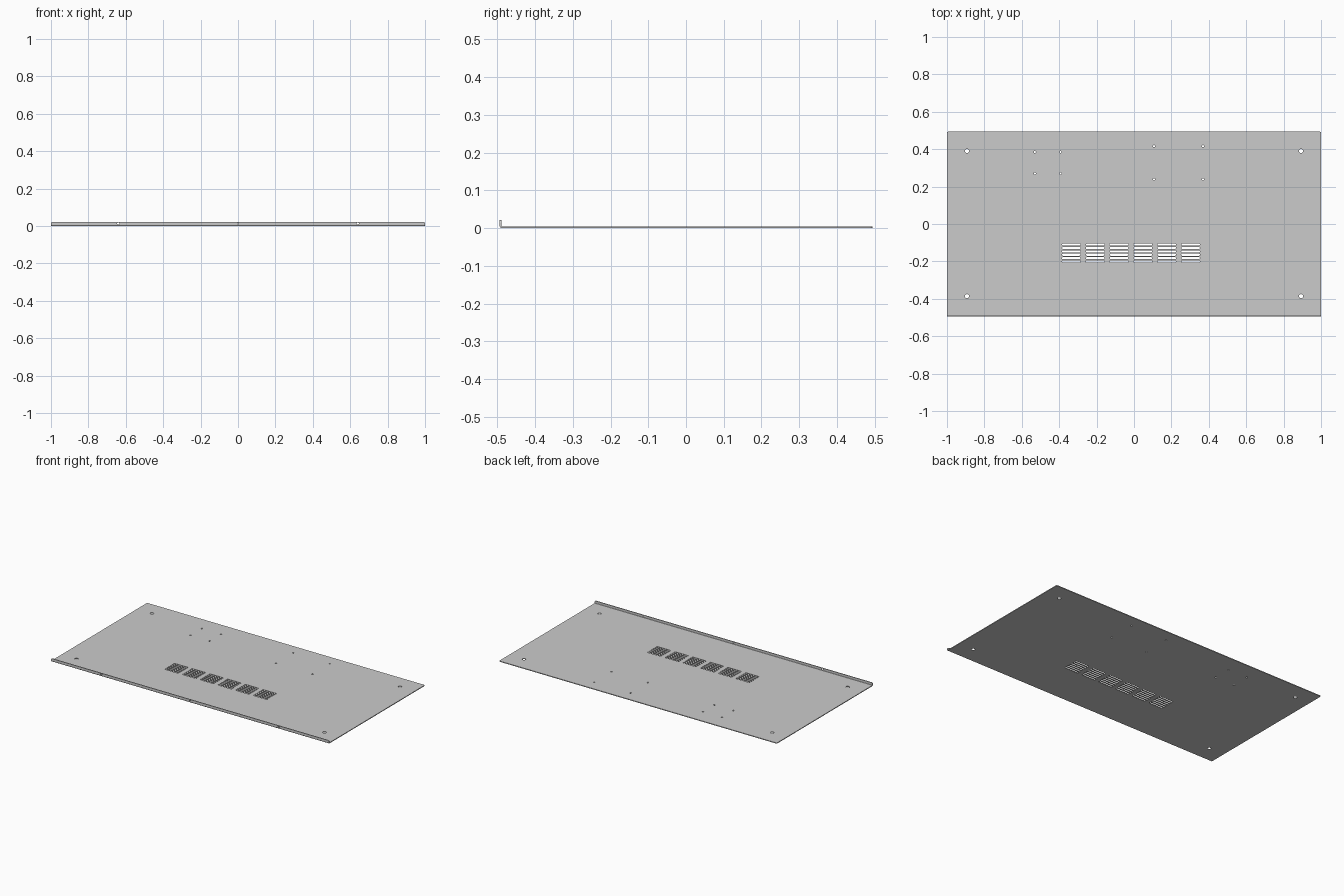
import bpy, bmesh, math
from mathutils import Matrix, Vector

if "Cube" in bpy.data.objects:
    bpy.data.objects.remove(bpy.data.objects["Cube"])

HALF_Y, T, H, R = 0.494, 0.005, 0.021, 0.007


def finish(name, bm):
    bmesh.ops.recalc_face_normals(bm, faces=bm.faces)
    me = bpy.data.meshes.new(name)
    bm.to_mesh(me)
    bm.free()
    ob = bpy.data.objects.new(name, me)
    bpy.context.collection.objects.link(ob)
    return ob


def prism(bm, pts, vec):
    a = [bm.verts.new(p) for p in pts]
    b = [bm.verts.new(Vector(p) + Vector(vec)) for p in pts]
    bm.faces.new(a[::-1])
    bm.faces.new(b)
    for i in range(len(a)):
        j = (i + 1) % len(a)
        bm.faces.new((a[i], a[j], b[j], b[i]))


def arc(r, a0, a1, n=6):
    cy, cz = -HALF_Y + R, R
    return [(cy + r * math.cos(math.radians(a0 + (a1 - a0) * i / n)),
             cz + r * math.sin(math.radians(a0 + (a1 - a0) * i / n))) for i in range(n + 1)]


# Folded sheet: L profile with a rounded bend, swept along x
profile = ([(HALF_Y, T), (HALF_Y, 0)] + arc(R, 270, 180)
           + [(-HALF_Y, H), (-HALF_Y + T, H)] + arc(R - T, 180, 270))
bm = bmesh.new()
prism(bm, [(-1, y, z) for y, z in profile], (2, 0, 0))
# Rounded outer corners on the back edge and on the flange top
corners = []
for e in bm.edges:
    p, q = (v.co for v in e.verts)
    if abs(p.x - q.x) < 1e-4:
        if min(p.y, q.y) > 0.4 or min(p.z, q.z) > H - 1e-4:
            corners.append(e)
bmesh.ops.bevel(bm, geom=corners, offset=0.008, segments=5, profile=0.5, affect='EDGES')
panel = finish("folded_panel", bm)

# Cutter: all holes and vent slots
cut = bmesh.new()


def hole(matrix, r, n=24):
    bmesh.ops.create_cone(cut, cap_ends=True, segments=n, radius1=r, radius2=r,
                          depth=0.03, matrix=matrix)


# Corner mounting holes
for x in (-0.893, 0.893):
    for y in (-0.386, 0.39):
        hole(Matrix.Translation((x, y, 0)), 0.011)
# Two groups of four board mounting holes
for xs, ys in (((-0.53, -0.393), (0.27, 0.385)), ((0.107, 0.369), (0.239, 0.416))):
    for x in xs:
        for y in ys:
            hole(Matrix.Translation((x, y, 0)), 0.0055, 16)
# Flange holes
for x, r in ((-0.64, 0.006), (0, 0.004), (0.64, 0.006)):
    hole(Matrix.Translation((x, -HALF_Y, 0.0135)) @ Matrix.Rotation(math.pi / 2, 4, 'X'), r, 20)
# Vent: six blocks of round-ended slots
SR, SL = 0.0055, 0.050
for col in range(6):
    for row in range(6):
        cx, cy = -0.335 + col * 0.1275, -0.110 - row * 0.0181
        pts = []
        for s, a0 in ((1, -90), (-1, 90)):
            for i in range(9):
                a = math.radians(a0 + i * 22.5)
                pts.append((cx + s * (SL - SR) + SR * math.cos(a), cy + SR * math.sin(a), -0.015))
        prism(cut, pts, (0, 0, 0.03))
cutter = finish("hole_cutter", cut)
cutter.hide_render = True

# Cut the holes, bake the result and drop the cutter
mod = panel.modifiers.new("holes", 'BOOLEAN')
mod.operation = 'DIFFERENCE'
mod.solver = 'EXACT'
mod.object = cutter
bpy.context.view_layer.update()
baked = bpy.data.meshes.new_from_object(panel.evaluated_get(bpy.context.evaluated_depsgraph_get()))
panel.modifiers.clear()
if len(baked.polygons) > 0:
    panel.data = baked
bpy.data.objects.remove(cutter)
